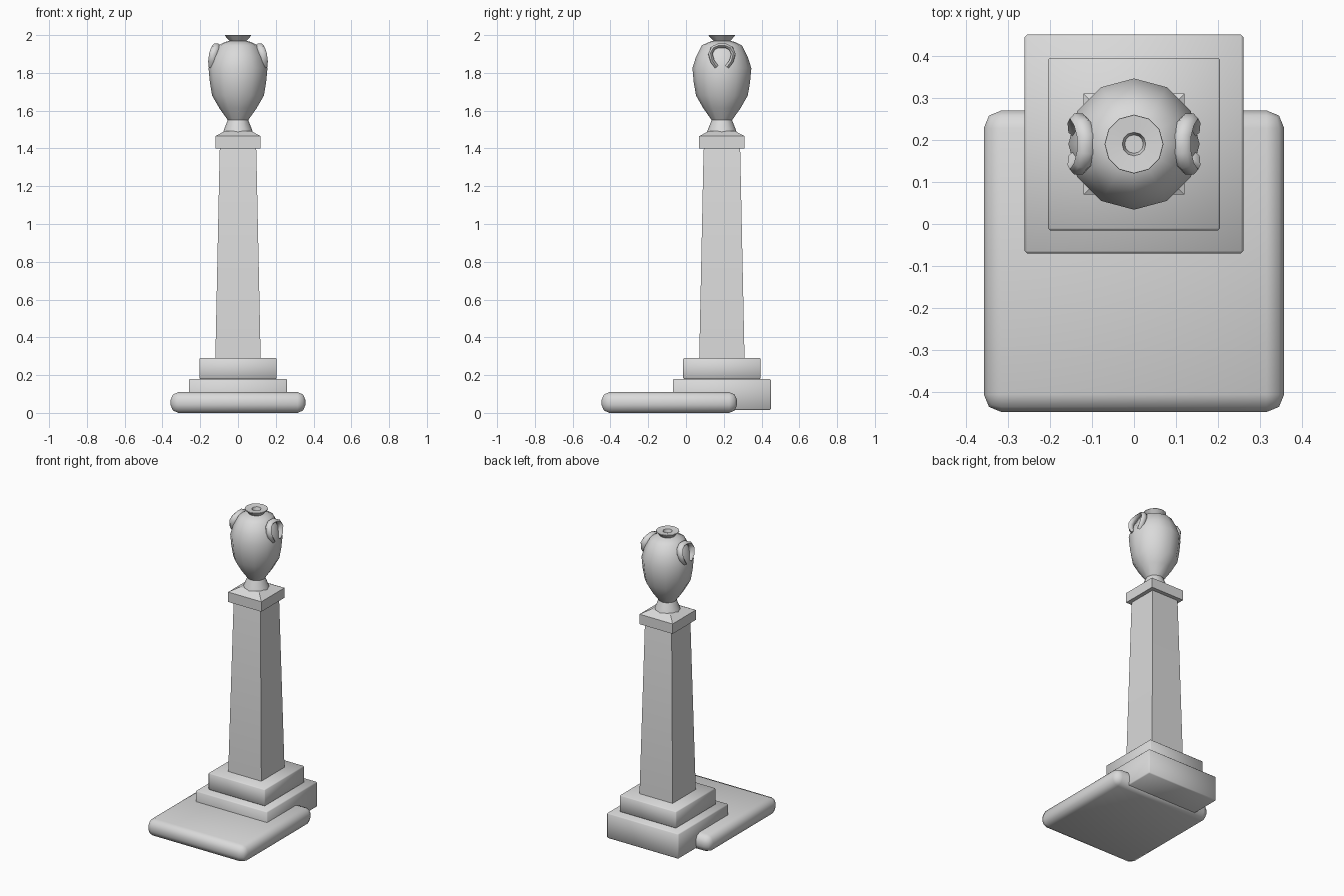
import bpy, bmesh, math
from mathutils import Vector

if "Cube" in bpy.data.objects:
    bpy.data.objects.remove(bpy.data.objects["Cube"])

CY = 0.19  # depth of the column axis

stone = bpy.data.materials.new("grey stone")
stone.diffuse_color = (0.7, 0.7, 0.7, 1)
stone.use_nodes = True
stone.node_tree.nodes["Principled BSDF"].inputs["Base Color"].default_value = stone.diffuse_color


def finish(name, bm, angle=35):
    bmesh.ops.recalc_face_normals(bm, faces=bm.faces)
    me = bpy.data.meshes.new(name)
    bm.to_mesh(me)
    bm.free()
    me.materials.append(stone)
    me.shade_smooth()
    me.set_sharp_from_angle(angle=math.radians(angle))
    ob = bpy.data.objects.new(name, me)
    bpy.context.collection.objects.link(ob)
    return ob


def box(name, half, y0, y1, z0, z1, bevel, segments=1, angle=35):
    bm = bmesh.new()
    bmesh.ops.create_cube(bm, size=1)
    for v in bm.verts:
        v.co = (v.co.x * 2 * half,
                (y0 + y1) / 2 + v.co.y * (y1 - y0),
                (z0 + z1) / 2 + v.co.z * (z1 - z0))
    bmesh.ops.bevel(bm, geom=bm.edges[:], offset=bevel, segments=segments,
                    profile=0.5, affect='EDGES')
    return finish(name, bm, angle)


def skin(bm, rings, caps=True):
    for a, b in zip(rings, rings[1:]):
        n = len(a)
        for i in range(n):
            bm.faces.new((a[i], a[(i + 1) % n], b[(i + 1) % n], b[i]))
    if caps:
        bm.faces.new(rings[0])
        bm.faces.new(rings[-1])


def stack(name, profile, sides, turn=0.0, angle=35):
    """Closed column of regular rings from (radius, z) pairs."""
    bm = bmesh.new()
    rings = []
    for r, z in profile:
        rings.append([bm.verts.new((r * math.cos(turn + math.tau * i / sides),
                                    CY + r * math.sin(turn + math.tau * i / sides), z))
                      for i in range(sides)])
    skin(bm, rings)
    return finish(name, bm, angle)


# ground slab and two steps
box("ground_slab", 0.357, -0.447, 0.27, 0.0, 0.11, 0.042, 2, 60)
box("lower_step", 0.26, -0.07, 0.45, 0.015, 0.18, 0.006, 1, 50)
box("upper_step", 0.205, -0.015, 0.395, 0.18, 0.29, 0.005, 1, 50)

# tapering square shaft and its cap
D = math.sqrt(2)
stack("shaft", [(0.12 * D, 0.285), (0.097 * D, 1.39), (0.093 * D, 1.405)], 4, math.pi / 4, 20)
stack("cap", [(0.12 * D, 1.40), (0.12 * D, 1.465), (0.07 * D, 1.492)], 4, math.pi / 4, 20)

# urn: foot, body, shoulder, neck, lip and hollow mouth
stack("urn", [(0.078, 1.488), (0.072, 1.505), (0.054, 1.55), (0.098, 1.612), (0.137, 1.68),
              (0.149, 1.75), (0.156, 1.825), (0.137, 1.885), (0.107, 1.945), (0.070, 1.963),
              (0.045, 1.970), (0.070, 1.997), (0.069, 2.0), (0.028, 1.997),
              (0.022, 1.975)], 12, 0, 42)

# horseshoe handles on both sides of the urn
half = [(0.135, 0.028, 1.832), (0.137, 0.050, 1.862), (0.132, 0.061, 1.90),
        (0.122, 0.048, 1.930), (0.115, 0.020, 1.944)]
path = [Vector(p) for p in half] + [Vector((x, -y, z)) for x, y, z in reversed(half)]
for side, label in ((1, "right"), (-1, "left")):
    bm = bmesh.new()
    rings = []
    for i, p in enumerate(path):
        t = (path[min(i + 1, len(path) - 1)] - path[max(i - 1, 0)]).normalized()
        n = t.cross(Vector((1, 0, 0))).normalized()
        o = n.cross(t)
        ring = []
        for k in range(6):
            a = math.tau * k / 6
            q = p + o * (0.021 * math.cos(a)) + n * (0.013 * math.sin(a))
            ring.append(bm.verts.new((side * q.x, CY + q.y, q.z)))
        rings.append(ring)
    skin(bm, rings)
    finish(label + "_handle", bm, 50)
